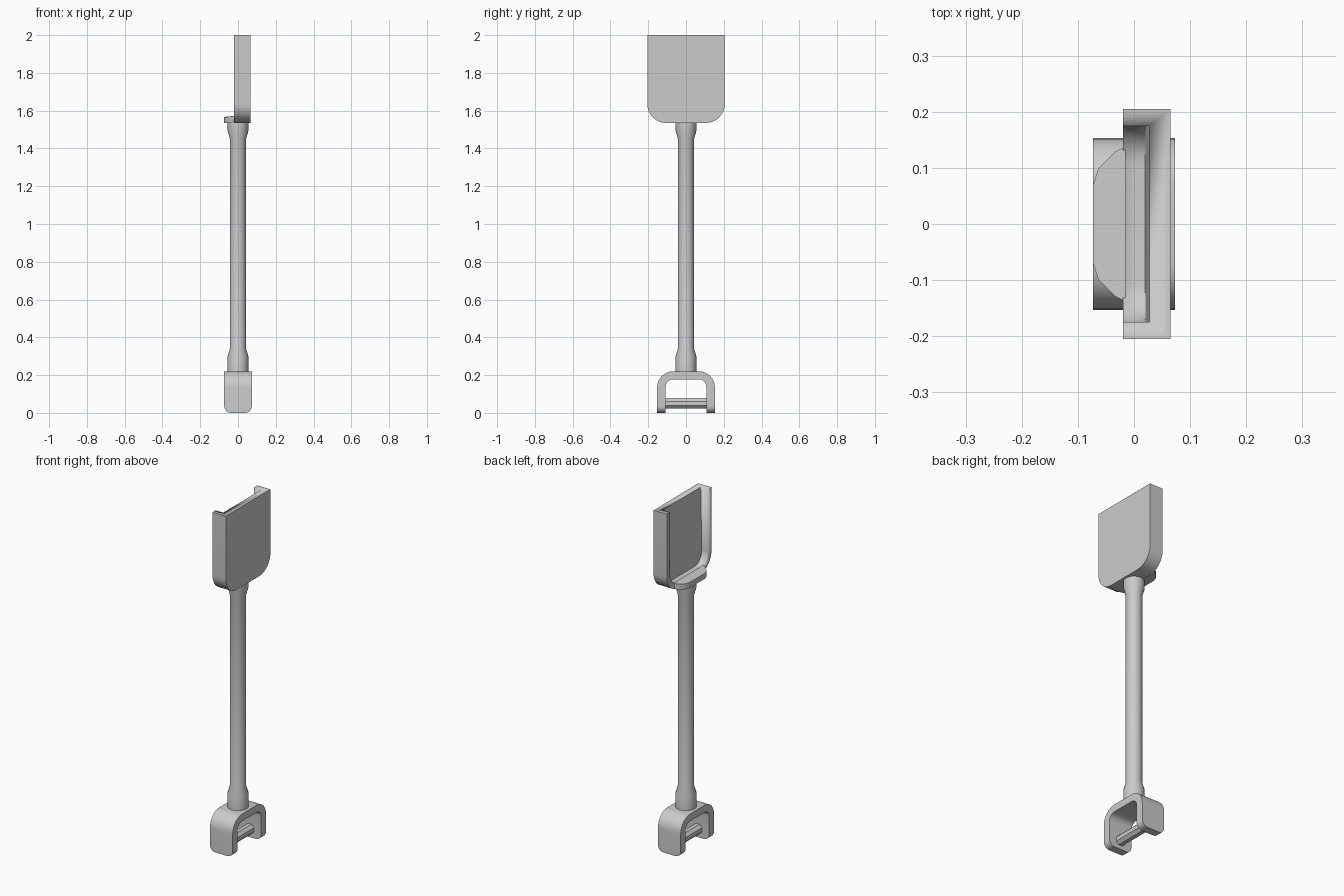
import bpy, bmesh, math
from mathutils import Vector

if "Cube" in bpy.data.objects:
    bpy.data.objects.remove(bpy.data.objects["Cube"])


def finish(name, bm, angle=35):
    bmesh.ops.recalc_face_normals(bm, faces=bm.faces)
    me = bpy.data.meshes.new(name)
    bm.to_mesh(me)
    bm.free()
    ob = bpy.data.objects.new(name, me)
    bpy.context.collection.objects.link(ob)
    bpy.ops.object.select_all(action='DESELECT')
    ob.select_set(True)
    bpy.context.view_layer.objects.active = ob
    bpy.ops.object.shade_smooth_by_angle(angle=math.radians(angle))
    return ob


def prism(pts, offset):
    """Closed outline of 3D points, extruded along offset."""
    bm = bmesh.new()
    face = bm.faces.new([bm.verts.new(p) for p in pts])
    ext = bmesh.ops.extrude_face_region(bm, geom=[face])
    bmesh.ops.translate(bm, vec=offset, verts=[
        v for v in ext['geom'] if isinstance(v, bmesh.types.BMVert)])
    return bm


def arch(half, end, base, r, sign, n=8):
    """U outline in (y, z): open ends at z=end, rounded side at z=base.
    sign=+1 curves down to the base, -1 curves up to it."""
    right = [(half, end)]
    for i in range(n + 1):
        a = math.pi / 2 * i / n
        right.append((half - r + r * math.cos(a),
                      base + sign * (r - r * math.sin(a))))
    return right + [(-y, z) for y, z in reversed(right)]


# Blade: rounded tray, hollowed from the -x side and open at the top
outer = arch(0.205, 2.0, 1.535, 0.10, 1)
blade = finish("blade", prism([(-0.02, y, z) for y, z in outer], (0.085, 0, 0)))
inner = arch(0.175, 2.1, 1.567, 0.07, 1)
bm = prism([(-0.10, y, z) for y, z in inner], (0.125, 0, 0))
for v in bm.verts:  # hollow floor leans slightly, so the plate thins to the tip
    if v.co.x > 0:
        v.co.x = 0.02 + 0.008 * (v.co.z - 1.567) / 0.433
cutter = finish("blade_cutter", bm)
cutter.hide_render = True
cutter.hide_set(True)
mod = blade.modifiers.new("hollow", 'BOOLEAN')
mod.object = cutter
mod.solver = 'EXACT'

# Foot lip projecting from the bottom of the tray
side = [(-0.015, 0.138), (-0.035, 0.128), (-0.063, 0.10), (-0.073, 0.07)]
lip = side + [(x, -y) for x, y in reversed(side)]
bm = prism([(x, y, 1.535) for x, y in lip], (0, 0, 0.032))
for v in bm.verts:  # outer ends follow the rounded tray bottom
    d = max(0, abs(v.co.y) - 0.105)
    v.co.z += 0.10 - math.sqrt(0.01 - d * d)
finish("foot_lip", bm)

# Shaft with a thicker collar at each end
n = 24
rings = [(0.215, 0.055), (0.30, 0.055), (0.34, 0.043),
         (1.45, 0.043), (1.495, 0.055), (1.545, 0.055)]
bm = bmesh.new()
loops = [[bm.verts.new((r * math.cos(math.tau * i / n),
                        r * math.sin(math.tau * i / n), z)) for i in range(n)]
         for z, r in rings]
for a, b in zip(loops, loops[1:]):
    for i in range(n):
        bm.faces.new((a[i], a[(i + 1) % n], b[(i + 1) % n], b[i]))
bm.faces.new(loops[0])
bm.faces.new(loops[-1])
finish("shaft", bm)

# Handle bracket: upside-down U with rounded leg ends
yz = arch(0.153, 0.0, 0.22, 0.085, -1) + arch(0.108, 0.0, 0.178, 0.04, -1)[::-1]
bm = prism([(-0.073, y, z) for y, z in yz], (0.146, 0, 0))
ends = [e for e in bm.edges if all(v.co.z < 0.001 for v in e.verts)
        and abs(e.verts[0].co.x - e.verts[1].co.x) < 0.001]
bmesh.ops.bevel(bm, geom=ends, offset=0.035, segments=5, profile=0.5,
                affect='EDGES')
finish("handle_bracket", bm)

# Grip bar between the legs
ring = [(0.03 * math.cos(math.tau * (i + 0.5) / 8), -0.115,
         0.05 + 0.03 * math.sin(math.tau * (i + 0.5) / 8)) for i in range(8)]
finish("grip_bar", prism(ring, (0, 0.23, 0)), 30)
